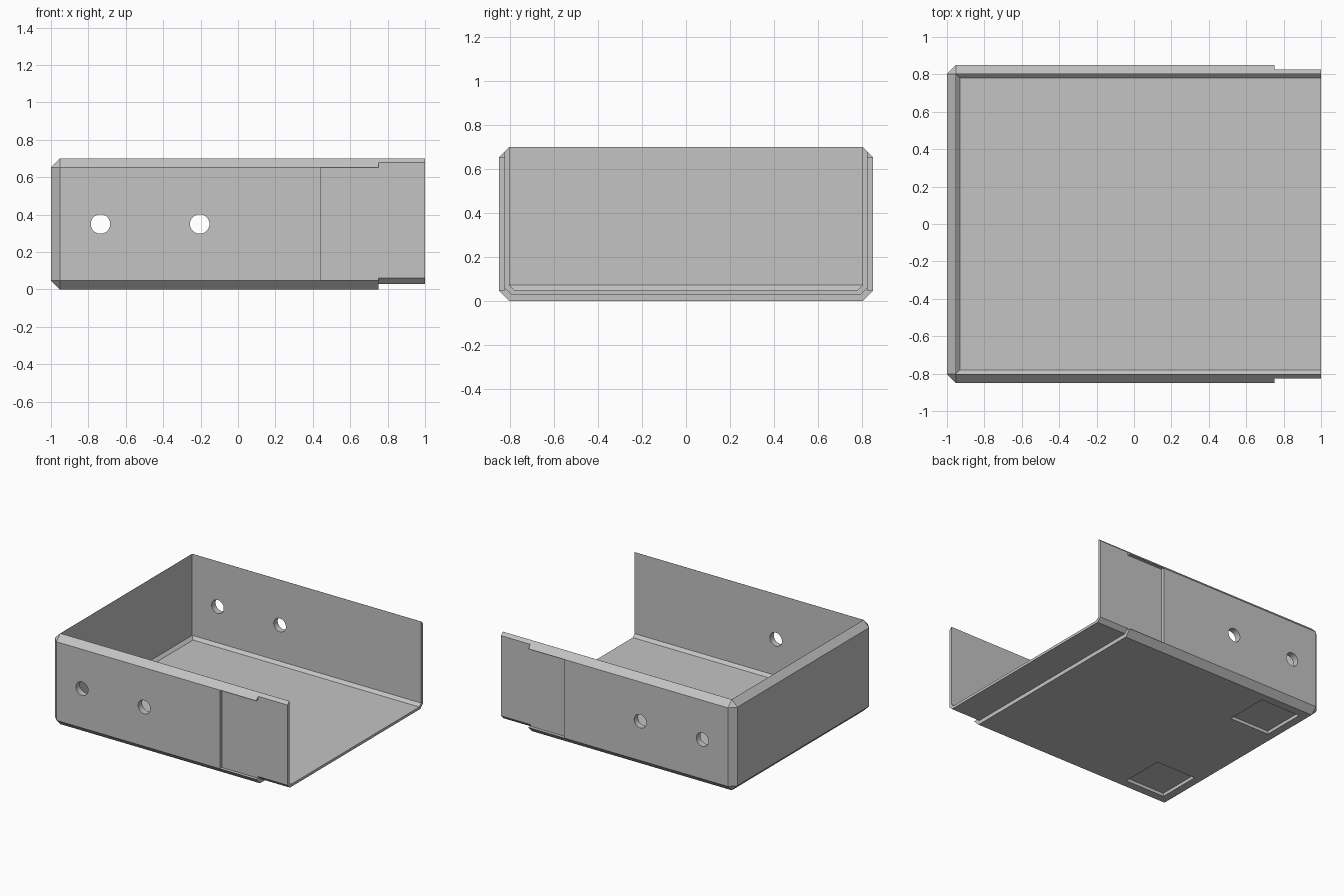
import bpy, bmesh, math

if "Cube" in bpy.data.objects:
    bpy.data.objects.remove(bpy.data.objects["Cube"])

grey = bpy.data.materials.new("plain grey")
grey.diffuse_color = (0.55, 0.55, 0.55, 1)
grey.use_nodes = True
grey.node_tree.nodes["Principled BSDF"].inputs["Base Color"].default_value = grey.diffuse_color


def finish(name, bm, helper=False):
    bmesh.ops.recalc_face_normals(bm, faces=bm.faces)
    me = bpy.data.meshes.new(name)
    bm.to_mesh(me)
    bm.free()
    me.materials.append(grey)
    ob = bpy.data.objects.new(name, me)
    bpy.context.collection.objects.link(ob)
    ob.hide_render = helper
    ob.hide_viewport = helper
    return ob


def box(name, lo, hi, helper=True, chamfer=0, pick=None):
    """Box between two corners; edges accepted by pick() are chamfered."""
    bm = bmesh.new()
    bmesh.ops.create_cube(bm, size=1)
    for v in bm.verts:
        v.co = [l + (c + 0.5) * (h - l) for l, h, c in zip(lo, hi, v.co)]
    if chamfer:
        edges = [e for e in bm.edges if pick(*[v.co for v in e.verts])]
        bmesh.ops.bevel(bm, geom=edges, offset=chamfer, segments=1,
                        affect='EDGES', profile=0.5)
    return finish(name, bm, helper)


def boolean(target, tool, op='DIFFERENCE'):
    m = target.modifiers.new(tool.name, 'BOOLEAN')
    m.operation, m.object, m.solver = op, tool, 'EXACT'


# Main chamfered shell, every edge chamfered except the open end
tray = box("tray", (-1, -0.85, 0), (0.75, 0.85, 0.70), False, 0.047,
           lambda a, b: not (a.x > 0.7 and b.x > 0.7))

# Shallow side recesses beneath the overhanging rim
for s, side in ((-1, "front"), (1, "back")):
    ys = sorted((s * 0.825, s * 0.95))
    boolean(tray, box(side + "_side_recess", (0.44, ys[0], 0.047),
                      (0.9, ys[1], 0.653)))

# Slimmer tongue at the open end
half = [(0.795, 0.03), (0.825, 0.06), (0.825, 0.678), (0.803, 0.70)]
profile = half + [(-y, z) for y, z in reversed(half)]
bm = bmesh.new()
face = bm.faces.new([bm.verts.new((0.44, y, z)) for y, z in profile])
ext = bmesh.ops.extrude_face_region(bm, geom=[face], use_keep_orig=True)
for v in [g for g in ext["geom"] if isinstance(g, bmesh.types.BMVert)]:
    v.co.x = 1.0
boolean(tray, finish("end_tongue", bm, True), 'UNION')

# Inner cavity with a chamfer around the floor
boolean(tray, box("cavity", (-0.952, -0.802, 0.05), (1.2, 0.802, 0.9), True, 0.022,
                  lambda a, b: a.z < 0.1 and b.z < 0.1
                  and not (a.x > 1 and b.x > 1)))

# Screw holes through both side walls
for i, x in enumerate((-0.735, -0.205)):
    bm = bmesh.new()
    bmesh.ops.create_cone(bm, cap_ends=True, segments=32, radius1=0.052,
                          radius2=0.052, depth=2)
    for v in bm.verts:
        v.co = (v.co.x + x, v.co.z, v.co.y + 0.35)
    boolean(tray, finish(f"screw_hole_{i + 1}", bm, True))

# Square foot recesses under the closed end
for s, side in ((-1, "front"), (1, "back")):
    ys = sorted((s * 0.40, s * 0.74))
    boolean(tray, box(side + "_foot_recess", (-0.89, ys[0], -0.1),
                      (-0.55, ys[1], 0.025)))
